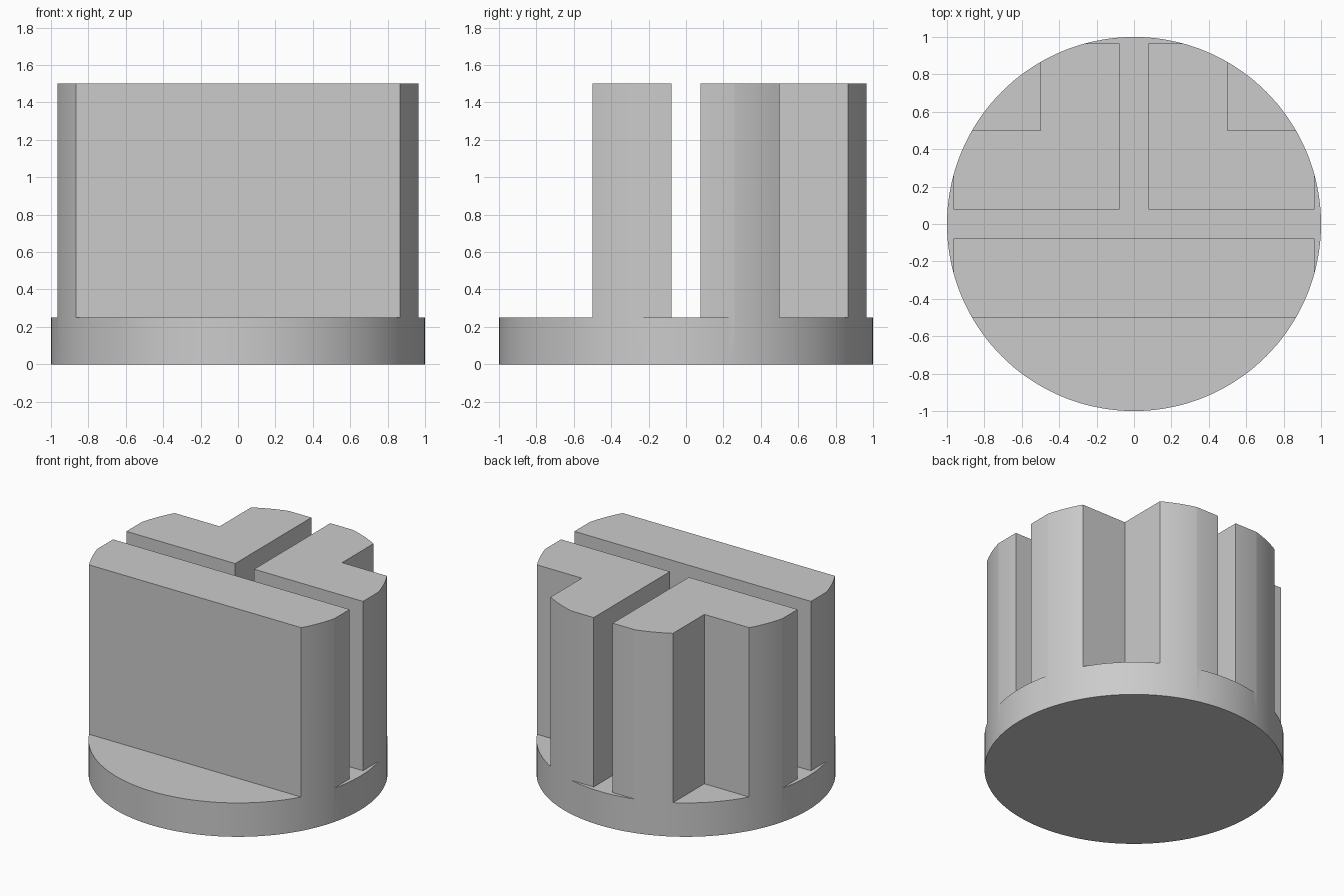
import bpy
from math import cos, radians

# Remove the default cube
if "Cube" in bpy.data.objects:
    bpy.data.objects.remove(bpy.data.objects["Cube"], do_unlink=True)

BASE = 0.25                 # height of the round base
TOP = 1.5                   # overall height
SLOT = 0.0775               # half width of the slots
FLAT = cos(radians(15))     # distance of the rim flats from the axis
STEP = 0.5                  # front cut and corner notches
OUT = 1.3                   # cutter overshoot

# Single plain grey
grey = bpy.data.materials.new("plain_grey")
grey.use_nodes = True
colour = (0.6, 0.6, 0.6, 1)
grey.diffuse_color = colour
grey.node_tree.nodes["Principled BSDF"].inputs["Base Color"].default_value = colour

# Solid round body
bpy.ops.mesh.primitive_cylinder_add(vertices=144, radius=1, depth=TOP,
                                    location=(0, 0, TOP / 2))
body = bpy.context.object
body.name = "slotted_body"
body.data.materials.append(grey)


def cut(name, x0, x1, y0, y1):
    """Carve a box-shaped pocket from the base top upwards."""
    z1 = TOP + 0.2
    bpy.ops.mesh.primitive_cube_add(
        size=1, location=((x0 + x1) / 2, (y0 + y1) / 2, (BASE + z1) / 2))
    box = bpy.context.object
    box.name = name
    box.hide_render = True
    box.scale = (x1 - x0, y1 - y0, z1 - BASE)
    bpy.context.view_layer.update()
    mod = body.modifiers.new(name, 'BOOLEAN')
    mod.operation = 'DIFFERENCE'
    mod.solver = 'EXACT'
    mod.object = box
    bpy.context.view_layer.objects.active = body
    bpy.ops.object.modifier_apply(modifier=name)
    bpy.data.objects.remove(box, do_unlink=True)


# Front face, cross slot, rear slot and rear flat
cut("front_cut", -OUT, OUT, -OUT, -STEP)
cut("cross_slot", -OUT, OUT, -SLOT, SLOT)
cut("rear_slot", -SLOT, SLOT, 0, OUT)
cut("rear_flat", -OUT, OUT, FLAT, OUT)

# Side flats and rear corner notches, mirrored
for side, s in (("left", 1), ("right", -1)):
    cut(side + "_flat", *sorted((s * FLAT, s * OUT)), -OUT, OUT)
    cut(side + "_notch", *sorted((s * STEP, s * OUT)), STEP, OUT)

# Smooth round walls with crisp corners
bpy.ops.object.select_all(action='DESELECT')
body.select_set(True)
bpy.context.view_layer.objects.active = body
bpy.ops.object.shade_smooth_by_angle(angle=radians(14))
